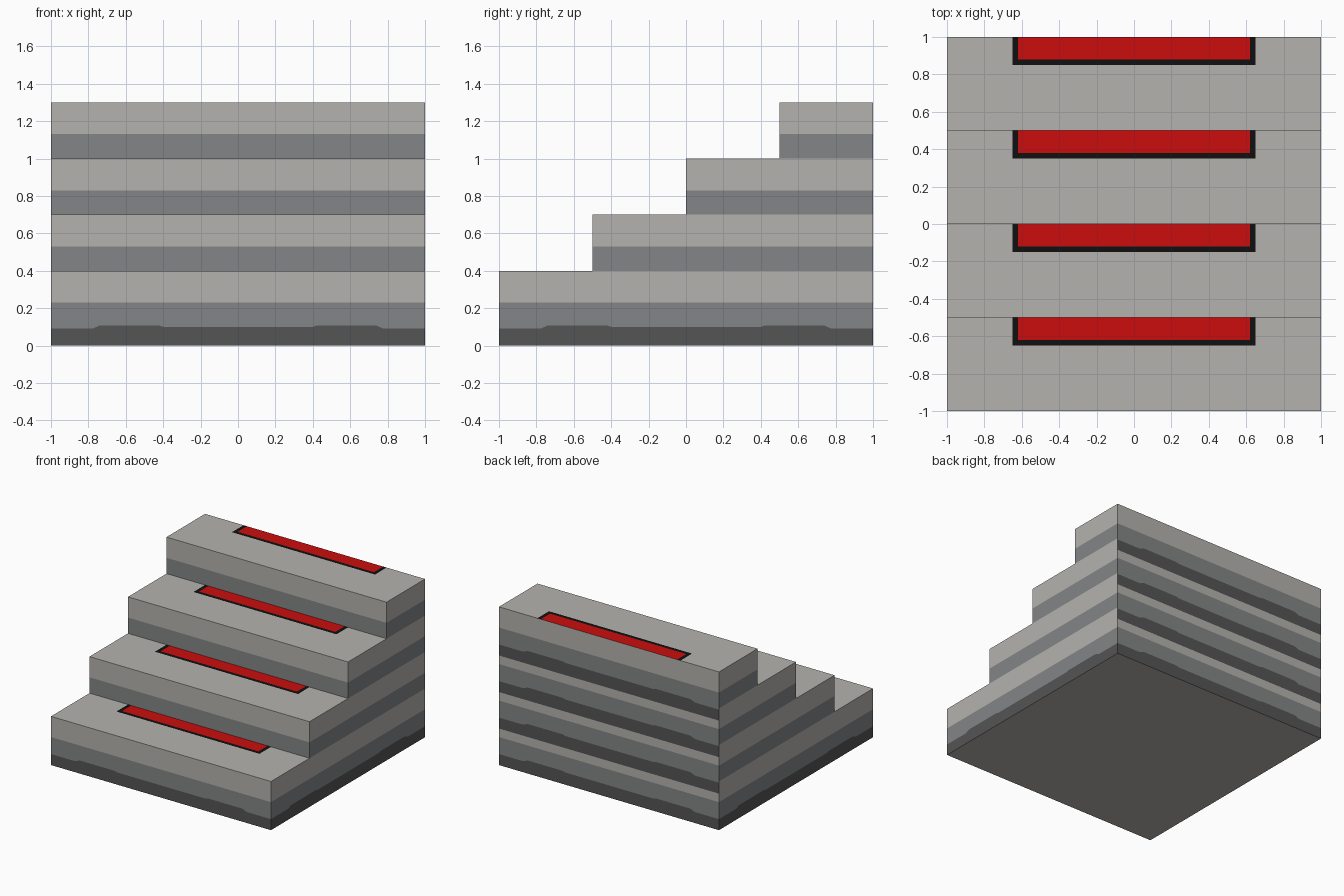
import bpy, bmesh
from mathutils import Vector

if "Cube" in bpy.data.objects:
    bpy.data.objects.remove(bpy.data.objects["Cube"])

# Flat colours
COLOURS = [("light_stone", (0.46, 0.45, 0.42)),
           ("mid_stone", (0.23, 0.235, 0.24)),
           ("dark_stone", (0.09, 0.09, 0.092)),
           ("red_carpet", (0.60, 0.004, 0.004)),
           ("black_border", (0.005, 0.005, 0.005))]
MATS = []
for name, c in COLOURS:
    m = bpy.data.materials.new(name)
    m.diffuse_color = (*c, 1)
    m.use_nodes = True
    m.node_tree.nodes["Principled BSDF"].inputs["Base Color"].default_value = m.diffuse_color
    MATS.append(m)
LIGHT, MID, DARK, RED, BLACK = range(5)

RISE, RUN = 0.3, 0.5
# Upper edge of the dark band: a slight bulge, mirrored about the middle
HALF = [(-1, .09), (-.78, .09), (-.74, .107), (-.42, .107), (-.40, .10)]
WAVE = HALF + [(-u, z) for u, z in reversed(HALF)]


def face(bm, pts, mat, normal):
    f = bm.faces.new([bm.verts.new(p) for p in pts])
    f.normal_update()
    if f.normal.dot(Vector(normal)) < 0:
        f.normal_flip()
    f.material_index = mat


def wall(bm, place, normal, u0, z0, lo, hi):
    """Banded wall; lo/hi are heights above z0, place maps (u, z) to 3D."""
    def add(pts, mat):
        face(bm, [place(u, z0 + z) for u, z in pts], mat, normal)
    if lo == 0:
        add([(-1, 0)] + WAVE + [(1, 0)], DARK)
        add(WAVE + [(1, .23), (-1, .23)], MID)
    else:
        add([(u0, lo), (1, lo), (1, .23), (u0, .23)], MID)
    add([(u0, .23), (1, .23), (1, hi), (u0, hi)], LIGHT)


def step(i):
    bm = bmesh.new()
    z0, y0 = RISE * i, -1 + RUN * i
    zt, y1 = z0 + 0.4, y0 + RUN
    lo = 0 if i == 0 else 0.1

    # Riser, two sides and back
    wall(bm, lambda u, z: (u, y0, z), (0, -1, 0), -1, z0, lo, 0.4)
    for s in (-1, 1):
        wall(bm, lambda u, z: (s, u, z), (s, 0, 0), y0, z0, lo, 0.4)
    wall(bm, lambda u, z: (u, 1, z), (0, 1, 0), -1, z0, 0, 0.4 if i == 3 else 0.3)

    # Tread with the inset bordered carpet strip
    def top(xa, xb, ya, yb, mat):
        face(bm, [(xa, ya, zt), (xb, ya, zt), (xb, yb, zt), (xa, yb, zt)], mat, (0, 0, 1))
    yb, yr = y0 + 0.35, y0 + 0.38
    top(-1, 1, y0, yb, LIGHT)
    top(-1, -.65, yb, y1, LIGHT)
    top(.65, 1, yb, y1, LIGHT)
    top(-.65, .65, yb, yr, BLACK)
    top(-.65, -.62, yr, y1, BLACK)
    top(.62, .65, yr, y1, BLACK)
    top(-.62, .62, yr, y1, RED)

    # Underside of the lowest step
    if i == 0:
        face(bm, [(-1, -1, 0), (1, -1, 0), (1, 1, 0), (-1, 1, 0)], LIGHT, (0, 0, -1))

    bmesh.ops.remove_doubles(bm, verts=bm.verts, dist=1e-5)
    me = bpy.data.meshes.new(f"step_{i + 1}")
    for m in MATS:
        me.materials.append(m)
    bm.to_mesh(me)
    bm.free()
    bpy.context.collection.objects.link(bpy.data.objects.new(f"step_{i + 1}", me))


for i in range(4):
    step(i)
